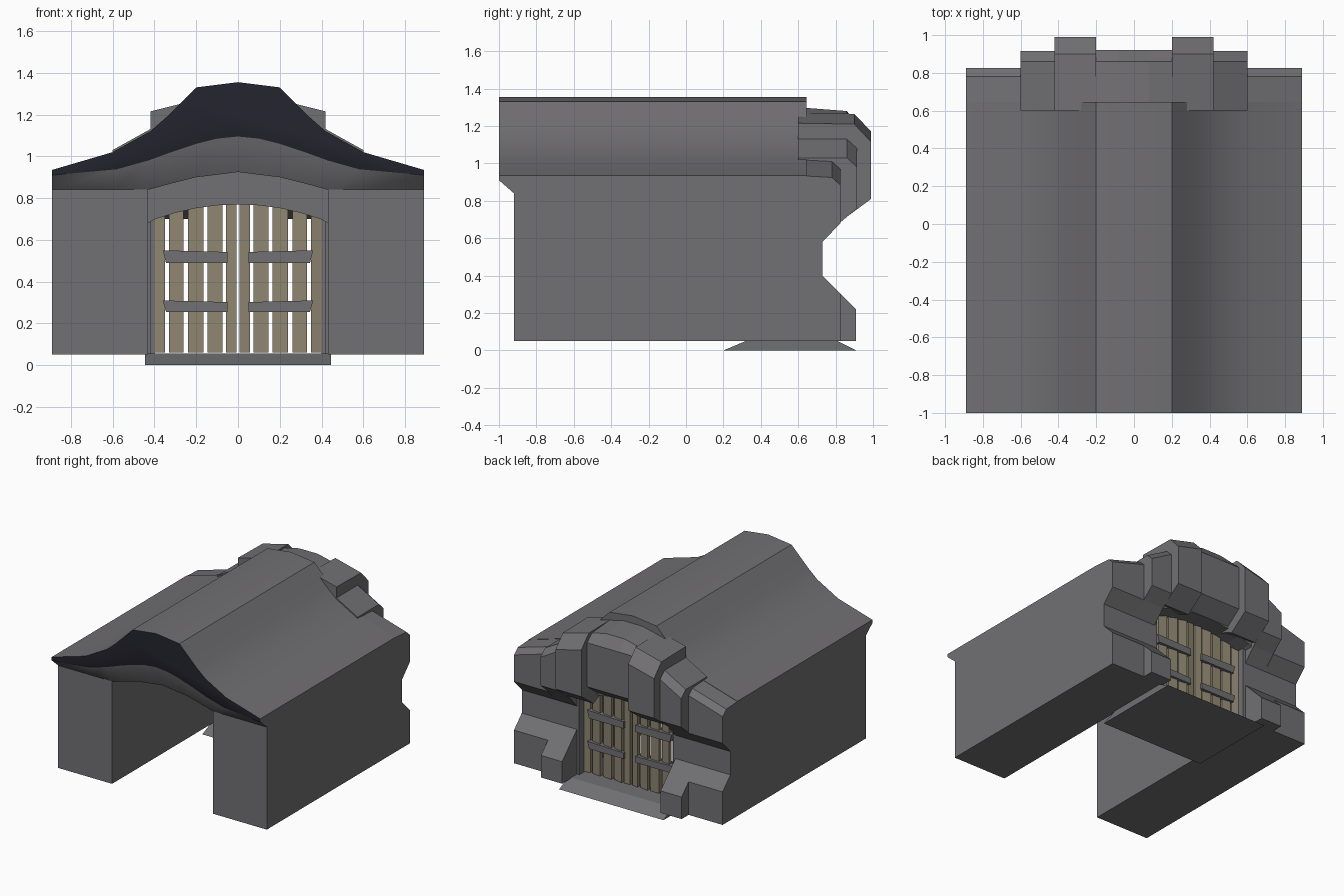
import bpy, bmesh, math, random
from mathutils import Vector

if "Cube" in bpy.data.objects:
    bpy.data.objects.remove(bpy.data.objects["Cube"])

random.seed(4)


def material(name, rgb):
    m = bpy.data.materials.new(name)
    m.diffuse_color = (*rgb, 1)
    m.use_nodes = True
    m.node_tree.nodes["Principled BSDF"].inputs["Base Color"].default_value = m.diffuse_color
    return m


STONE = material("grey stone", (0.165, 0.16, 0.17))
WOOD = material("weathered wood", (0.27, 0.235, 0.165))
DARK = material("dark navy edge", (0.018, 0.018, 0.028))


def loft(name, rings, mat, smooth=False):
    """Closed solid through a list of equally long point rings."""
    bm = bmesh.new()
    vs = [[bm.verts.new(p) for p in r] for r in rings]
    n = len(rings[0])
    for a, b in zip(vs, vs[1:]):
        for i in range(n):
            j = (i + 1) % n
            bm.faces.new((a[i], a[j], b[j], b[i]))
    bm.faces.new(vs[0])
    bm.faces.new(vs[-1])
    bmesh.ops.recalc_face_normals(bm, faces=bm.faces)
    me = bpy.data.meshes.new(name)
    bm.to_mesh(me)
    bm.free()
    ob = bpy.data.objects.new(name, me)
    bpy.context.collection.objects.link(ob)
    me.materials.append(mat)
    if smooth:
        bpy.ops.object.select_all(action='DESELECT')
        bpy.context.view_layer.objects.active = ob
        ob.select_set(True)
        bpy.ops.object.shade_smooth_by_angle(angle=math.radians(35))
    return ob


def prism_y(name, prof, y0, y1, mat):
    return loft(name, [[(x, y, z) for x, z in prof] for y in (y0, y1)], mat)


def box(name, x0, x1, y0, y1, z0, z1, mat):
    return prism_y(name, [(x0, z0), (x1, z0), (x1, z1), (x0, z1)], y0, y1, mat)


def stone(name, side, x0, x1, prof, drop=0.0):
    """Side profile (y, z) run along x; the upper points sink by drop at x1."""
    rings = [[(side * x0, y, z) for y, z in prof],
             [(side * x1, y, z - (drop if z > 0.85 else 0)) for y, z in prof]]
    return loft(name, rings, STONE)


def mirrored(half):
    """Half profile from centre outwards -> full profile left to right."""
    return [(-x, z) for x, z in reversed(half)] + [p for p in half if p[0] > 0]


# Roof: overhanging front lip, then arched ceiling running to the back
top = mirrored([(0, 1.355), (.2, 1.33), (.27, 1.26), (.34, 1.19), (.42, 1.12),
                (.6, 1.02), (.89, .935)])
lip = mirrored([(0, 1.095), (.1, 1.085), (.2, 1.06), (.32, 1.02), (.43, .98),
                (.58, .938), (.89, .91)])
ceiling = mirrored([(0, .925), (.1, .912), (.2, .9), (.32, .87), (.43, .84),
                    (.6, .84), (.89, .84)])
rings = []
for y, low in ((-1, lip), (-.92, ceiling), (.645, ceiling)):
    rings.append([(x, y, z) for x, z in top] + [(x, y, z) for x, z in reversed(low)])
roof = loft("roof", rings, STONE, smooth=True)
roof.data.materials.append(DARK)
for f in roof.data.polygons:
    if f.normal.y < -0.99 and f.center.y < -.99:
        f.material_index = 1

# Threshold slab with sloping ends
loft("threshold", [[(x, .2, 0), (x, .91, 0), (x, .8, .055), (x, .33, .055)]
                   for x in (-.445, .445)], STONE)

# Lintel arch above the gate
arch = [(-.43, .68)] + [(x / 10, .77 - .45 * (x / 10) ** 2) for x in range(-4, 5)] + [(.43, .68)]
prism_y("lintel", arch + [(.43, .9), (.2, 1.0), (-.2, 1.0), (-.43, .9)], .57, .8, STONE)

# Keystone in the middle of the facade
loft("keystone", [[(x, y, z - (.03 if abs(x) > .1 and z > 1.2 else 0)) for y, z in
                   [(.6, .8), (.8, .77), (.92, .86), (.92, 1.2), (.86, 1.28), (.6, 1.3)]]
                  for x in (-.21, -.08, .08, .21)], STONE)

for s, tag in ((-1, "left"), (1, "right")):
    # Side walls
    box(tag + "_wall", s * .43, s * .89, -.92, .73, .05, .84, STONE)
    # Gate jamb
    box(tag + "_jamb", s * .4, s * .44, .64, .73, .05, .72, STONE)
    # Facade stones, stepped from the middle outwards
    stone(tag + "_arch_stone", s, .2, .42,
          [(.6, .8), (.8, .72), (.84, .7), (.99, .81), (.99, 1.17), (.9, 1.265), (.6, 1.27)], .055)
    stone(tag + "_inner_pillar", s, .42, .6,
          [(.6, .05), (.91, .05), (.91, .22), (.73, .4), (.73, .58), (.82, .68),
           (.915, .76), (.915, 1.08), (.86, 1.13), (.6, 1.13)], .1)
    stone(tag + "_outer_pillar", s, .6, .89,
          [(.6, .05), (.825, .05), (.825, .305), (.73, .4), (.73, .58), (.825, .68),
           (.825, .97), (.78, 1.01), (.6, 1.02)], .085)

    # Gate leaf: planks cut to the arch, slightly turned
    for i, (a, b) in enumerate([(.008, .058), (.075, .145), (.165, .24), (.26, .33), (.35, .4)]):
        za, zb = .775 - .45 * a * a, .775 - .45 * b * b
        t = random.uniform(-.008, .008)
        prof = [(a, .06), (b, .06), (b, zb), (a, za)]
        loft(f"{tag}_plank_{i + 1}",
             [[(s * x, y + (t if x == a else -t), z) for x, z in prof] for y in (.64, .67)], WOOD)
    # Gate crossbars
    for z0, z1 in ((.255, .31), (.49, .55)):
        loft(f"{tag}_crossbar_{'low' if z0 < .4 else 'high'}",
             [[(s * x, y, z) for x, z in
               [(.05, z0), (.345, z0), (.36, z1), (.05, z1 - .008)]] for y in (.62, .69)], STONE)
